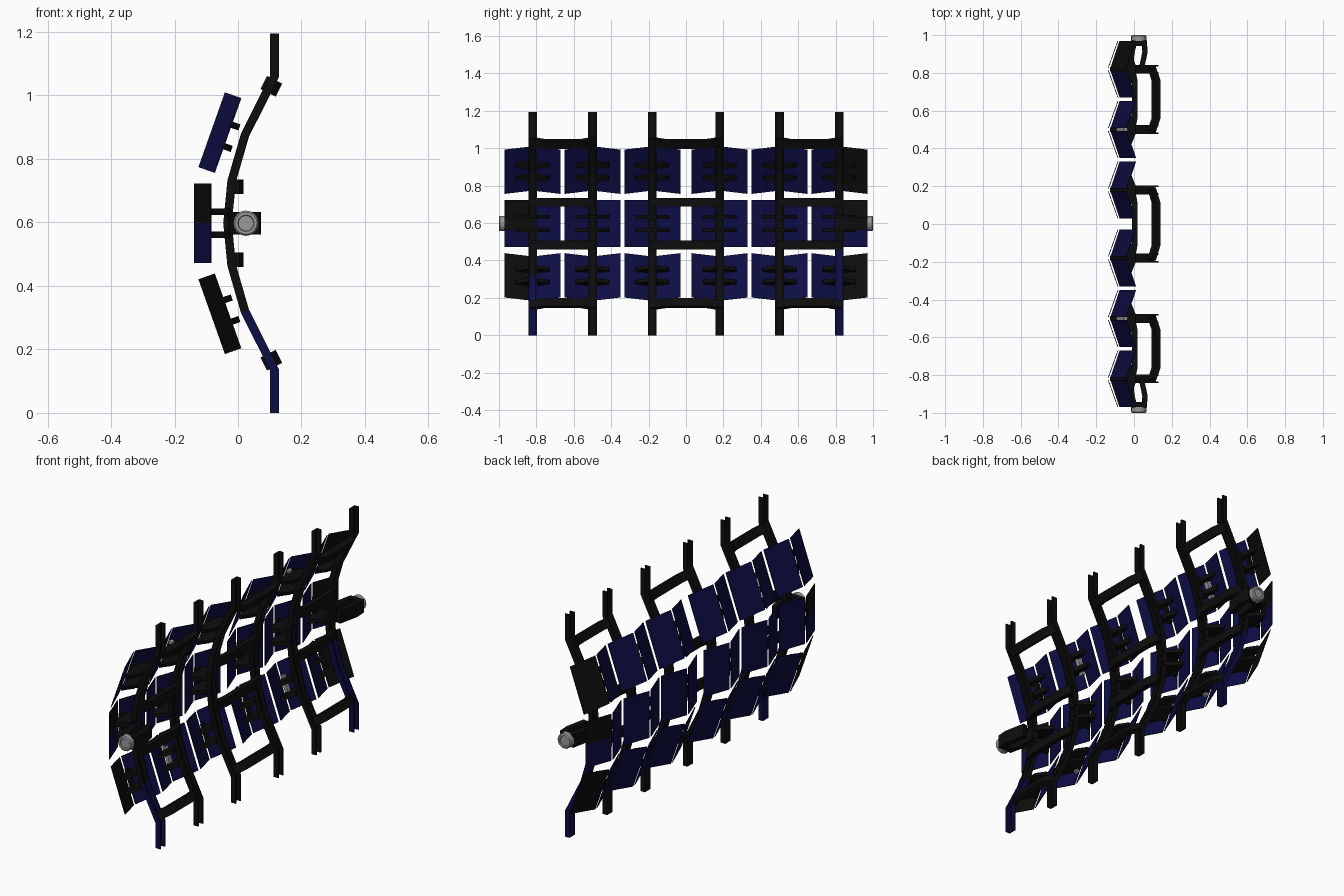
import bpy, bmesh, math
from mathutils import Vector, Matrix

if "Cube" in bpy.data.objects:
    bpy.data.objects.remove(bpy.data.objects["Cube"])

def mat(name, c):
    m = bpy.data.materials.new(name)
    m.diffuse_color = (*c, 1)
    m.use_nodes = True
    m.node_tree.nodes["Principled BSDF"].inputs["Base Color"].default_value = m.diffuse_color
    return m

BLACK = mat("frame black", (0.004, 0.004, 0.004))
BLUE = mat("panel blue", (0.004, 0.004, 0.06))
GREY = mat("steel grey", (0.32, 0.32, 0.32))
H = 1.195          # total height
MID = H / 2
RIBS = (-0.82, -0.50, -0.18, 0.18, 0.50, 0.82)

def finish(bm, name, *mats, rule=None):
    bmesh.ops.recalc_face_normals(bm, faces=bm.faces)
    if rule:
        for f in bm.faces:
            f.material_index = rule(f.calc_center_median())
    me = bpy.data.meshes.new(name)
    bm.to_mesh(me)
    bm.free()
    for m in mats:
        me.materials.append(m)
    ob = bpy.data.objects.new(name, me)
    bpy.context.collection.objects.link(ob)
    return ob

def skin(bm, rings):
    vs = [[bm.verts.new(p) for p in r] for r in rings]
    n = len(vs[0])
    for a, b in zip(vs, vs[1:]):
        for i in range(n):
            bm.faces.new((a[i], a[(i + 1) % n], b[(i + 1) % n], b[i]))
    bm.faces.new(vs[0])
    bm.faces.new(vs[-1])

def sweep(bm, pts, binormal, section):
    """Mitred sweep of a (binormal, normal) section along a planar path."""
    pts = [Vector(p) for p in pts]
    b = Vector(binormal).normalized()
    rings = []
    for i, p in enumerate(pts):
        t0 = (p - pts[max(i - 1, 0)]).normalized()
        t1 = (pts[min(i + 1, len(pts) - 1)] - p).normalized()
        t = (t0 + t1).normalized()
        n = b.cross(t)
        k = 1 / max(t.dot(t1 if t1.length else t0), 0.5)
        rings.append([p + b * s + n * (q * k) for s, q in section])
    skin(bm, rings)

def rect(w, d):
    return [(-w / 2, -d / 2), (w / 2, -d / 2), (w / 2, d / 2), (-w / 2, d / 2)]

# vertical channel ribs
half = [(0.115, H), (0.115, 1.06), (0.022, 0.875), (-0.02, 0.73)]
path = half + [(-0.033, MID)] + [(x, H - z) for x, z in reversed(half)]
path.reverse()
w, d, t = 0.023, 0.0135, 0.008
channel = [(-w, -d), (w, -d), (w, d), (w - t, d), (w - t, -d + t),
           (-w + t, -d + t), (-w + t, d), (-w, d)]
for y in RIBS:
    bm = bmesh.new()
    sweep(bm, [(x, y, z) for x, z in path], (0, 1, 0), channel)
    limit = {0.82: 0.46, -0.82: 0.31}.get(y, -1)
    finish(bm, "vertical_rib", BLACK, BLUE, rule=lambda c: int(c.z < limit))

# bowed cross bars joining the ribs in pairs
for base, u, bow in (((0.093, 1.035), (0.894, -0.447), 0.026),
                     ((-0.01, 0.712), (1, 0), 0.014),
                     ((-0.01, H - 0.712), (1, 0), 0.014),
                     ((0.093, H - 1.035), (0.894, 0.447), 0.026)):
    for yc, hw in ((-0.66, 0.17), (0, 0.19), (0.66, 0.17)):
        bm = bmesh.new()
        pts = [(base[0] + u[0] * o, yc + s * hw, base[1] + u[1] * o)
               for s, o in ((-1, 0), (-0.6, bow), (0.6, bow), (1, 0))]
        sweep(bm, pts, (-u[1], 0, u[0]), rect(0.046, 0.028))
        finish(bm, "cross_bar", BLACK)

def prism(bm, frame, poly, v0, v1):
    """Extrude a (y, depth) outline along the panel's own up direction."""
    (cx, cz), a, y0 = frame
    ux, uz, vx, vz = math.cos(a), -math.sin(a), math.sin(a), math.cos(a)
    skin(bm, [[Vector((cx + u * ux + v * vx, y0 + y, cz + u * uz + v * vz))
               for y, u in poly] for v in (v0, v1)])

# three rows of folded panels with their brackets
TILT = math.radians(19.5)
rows = [((-0.083, H - 0.892), -TILT, 0.08), ((-0.138, MID), 0, 0.115),
        ((-0.083, 0.892), TILT, 0.08)]
for r, (centre, ang, reach) in enumerate(rows):
    for y in RIBS:
        frame = (centre, ang, y)
        for s in (-1, 1):
            bm = bmesh.new()
            poly = [(s * 0.007, 0), (s * 0.15, 0.051), (s * 0.15, 0.055), (s * 0.007, 0.004)]
            if abs(y + s * 0.1) > 0.9 and r == 1:      # split end panels
                prism(bm, frame, poly, -0.125, 0)
                prism(bm, frame, poly, 0, 0.125)
                finish(bm, "panel", BLACK, BLUE, rule=lambda c: int(c.z < MID))
            else:
                prism(bm, frame, poly, -0.125, 0.125)
                end = abs(y + s * 0.1) > 0.9
                dark = end and (r == 0 or y > 0)
                finish(bm, "panel", BLACK if dark else BLUE)
        bm = bmesh.new()
        fin = [(0, 0.012), (0.09, 0.042), (0.085, 0.055), (0.025, reach),
               (-0.025, reach), (-0.085, 0.055), (-0.09, 0.042)]
        for v in (-0.036, 0.036):
            prism(bm, frame, fin, v - 0.01, v + 0.01)
        finish(bm, "panel_bracket", BLACK)
        bm = bmesh.new()
        prism(bm, frame, [(-0.012, 0.012), (0.012, 0.012), (0.012, 0.03), (-0.012, 0.03)],
              -0.06, 0.06)
        finish(bm, "bracket_spine", GREY if abs(y) == 0.5 and r != 1 else BLACK)

# end loops with round steel caps
for s in (-1, 1):
    bm = bmesh.new()
    loop = [(-0.02, 0.80), (-0.012, 0.90), (0.0, 0.957), (0.055, 0.957), (0.058, 0.91), (0.035, 0.80)]
    sweep(bm, [(x, s * y, MID) for x, y in loop], (0, 0, 1), rect(0.07, 0.028))
    finish(bm, "end_loop", BLACK)
    bm = bmesh.new()
    prof = [(0.04, 0.968), (0.04, 0.995), (0.035, 1.0), (0.026, 1.0), (0.024, 0.995)]
    skin(bm, [[Vector((0.025 + q * math.cos(k * math.pi / 8), s * y,
                       MID + q * math.sin(k * math.pi / 8))) for k in range(16)]
              for q, y in prof])
    finish(bm, "end_cap", GREY)
